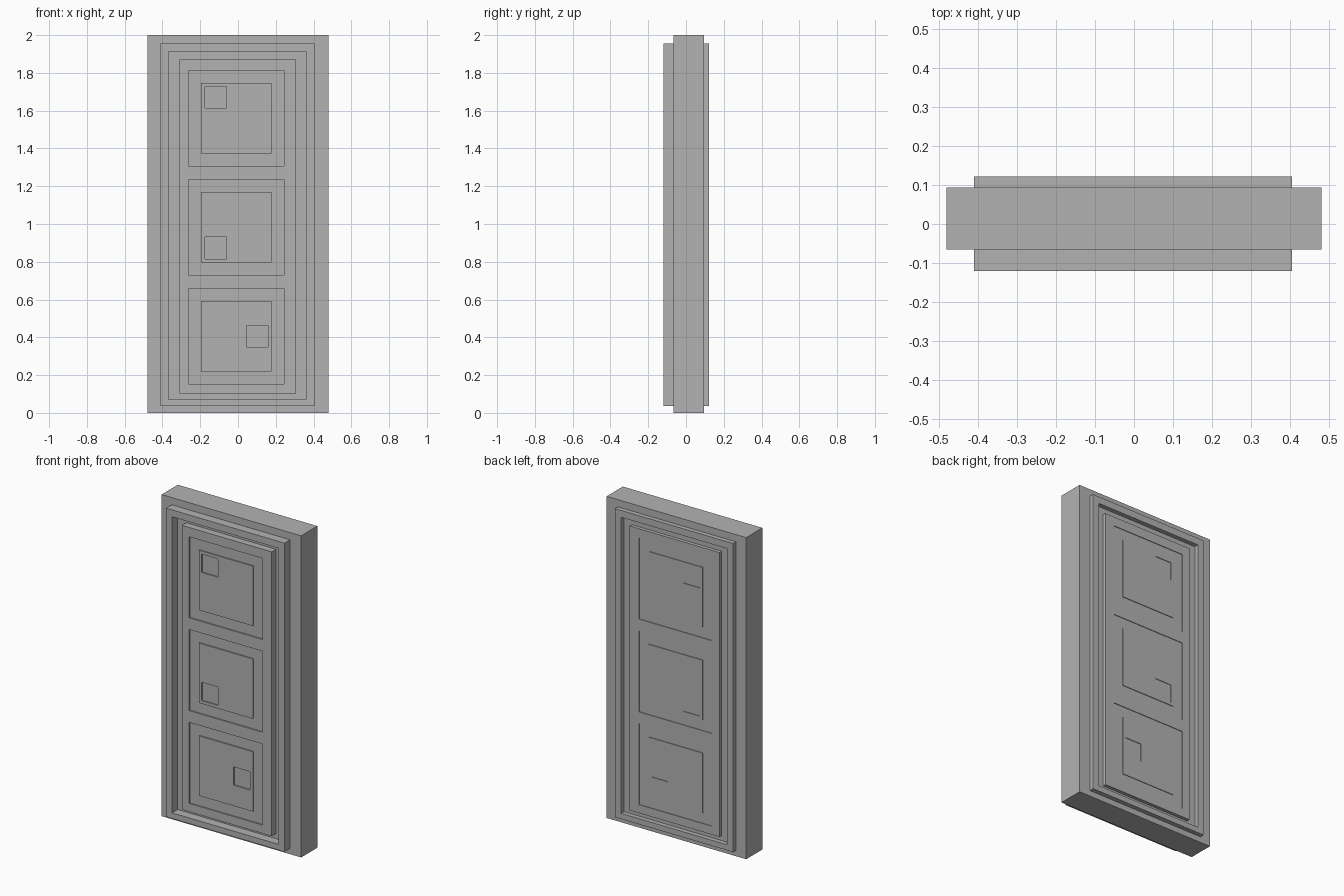
import bpy
import bmesh

if "Cube" in bpy.data.objects:
    bpy.data.objects.remove(bpy.data.objects["Cube"], do_unlink=True)

# Single stone-grey colour
grey = bpy.data.materials.new("stone_grey")
grey.use_nodes = True
colour = (0.45, 0.45, 0.45, 1)
grey.diffuse_color = colour
grey.node_tree.nodes["Principled BSDF"].inputs["Base Color"].default_value = colour


def loop(bm, rect, y):
    """Four corners of an upright rectangle (x0, x1, z0, z1) at depth y."""
    x0, x1, z0, z1 = rect
    return [bm.verts.new((x, y, z)) for x, z in ((x0, z0), (x1, z0), (x1, z1), (x0, z1))]


def bridge(bm, a, b):
    for i in range(4):
        j = (i + 1) % 4
        bm.faces.new((a[i], a[j], b[j], b[i]))


def add_box(bm, rect, y0, y1):
    a, b = loop(bm, rect, y0), loop(bm, rect, y1)
    bm.faces.new(a)
    bm.faces.new(b)
    bridge(bm, a, b)


def add_ring(bm, outer, inner, y0, y1):
    a, b = loop(bm, outer, y0), loop(bm, outer, y1)
    c, d = loop(bm, inner, y1), loop(bm, inner, y0)
    for p, q in ((a, b), (b, c), (c, d), (d, a)):
        bridge(bm, p, q)


def finish(bm, name):
    bmesh.ops.recalc_face_normals(bm, faces=bm.faces)
    mesh = bpy.data.meshes.new(name)
    bm.to_mesh(mesh)
    bm.free()
    mesh.materials.append(grey)
    obj = bpy.data.objects.new(name, mesh)
    bpy.context.collection.objects.link(obj)
    return obj


def square(x, z, half):
    return (x - half, x + half, z - half, z + half)


FRONT, BACK = -0.065, 0.094
FRAME_OUT = (-0.41, 0.404, 0.036, 1.955)
FRAME_IN = (-0.369, 0.361, 0.071, 1.912)
PANEL = (-0.311, 0.307, 0.102, 1.87)

# Main slab
bm = bmesh.new()
add_box(bm, (-0.48, 0.48, 0, 2), FRONT, BACK)
finish(bm, "door_slab")

# Tile centre heights with the pocket position (column, row) on each tile
tiles = ((1.56, -1, 1), (0.983, -1, -1), (0.406, 1, 0))
TILE_X, PITCH = -0.009, 0.11

# Each side has a raised moulding and a carved panel; the back is shallower
for side, base, sign, scale in (("front", FRONT, -1, 1.0), ("back", BACK, 1, 0.51)):
    def level(height):
        return base + sign * scale * height

    root = base - sign * 0.01

    # Moulding frame
    bm = bmesh.new()
    add_ring(bm, FRAME_OUT, FRAME_IN, root, level(0.055))
    finish(bm, side + "_moulding")

    # Raised panel
    bm = bmesh.new()
    add_box(bm, PANEL, root, level(0.042))
    panel = finish(bm, side + "_panel")

    # Shallow square channels and small pockets
    bm = bmesh.new()
    for z, column, row in tiles:
        add_ring(bm, square(TILE_X, z, 0.252), square(TILE_X, z, 0.186),
                 level(0.034), level(0.08))
        add_box(bm, square(TILE_X + column * PITCH, z + row * PITCH, 0.057),
                level(0.034), level(0.08))
    cutter = finish(bm, side + "_carving_cutter")
    cutter.hide_render = True

    carve = panel.modifiers.new("carving", "BOOLEAN")
    carve.operation = "DIFFERENCE"
    carve.solver = "EXACT"
    carve.object = cutter
    bpy.context.view_layer.objects.active = panel
    bpy.ops.object.modifier_apply(modifier=carve.name)
    bpy.data.objects.remove(cutter, do_unlink=True)
